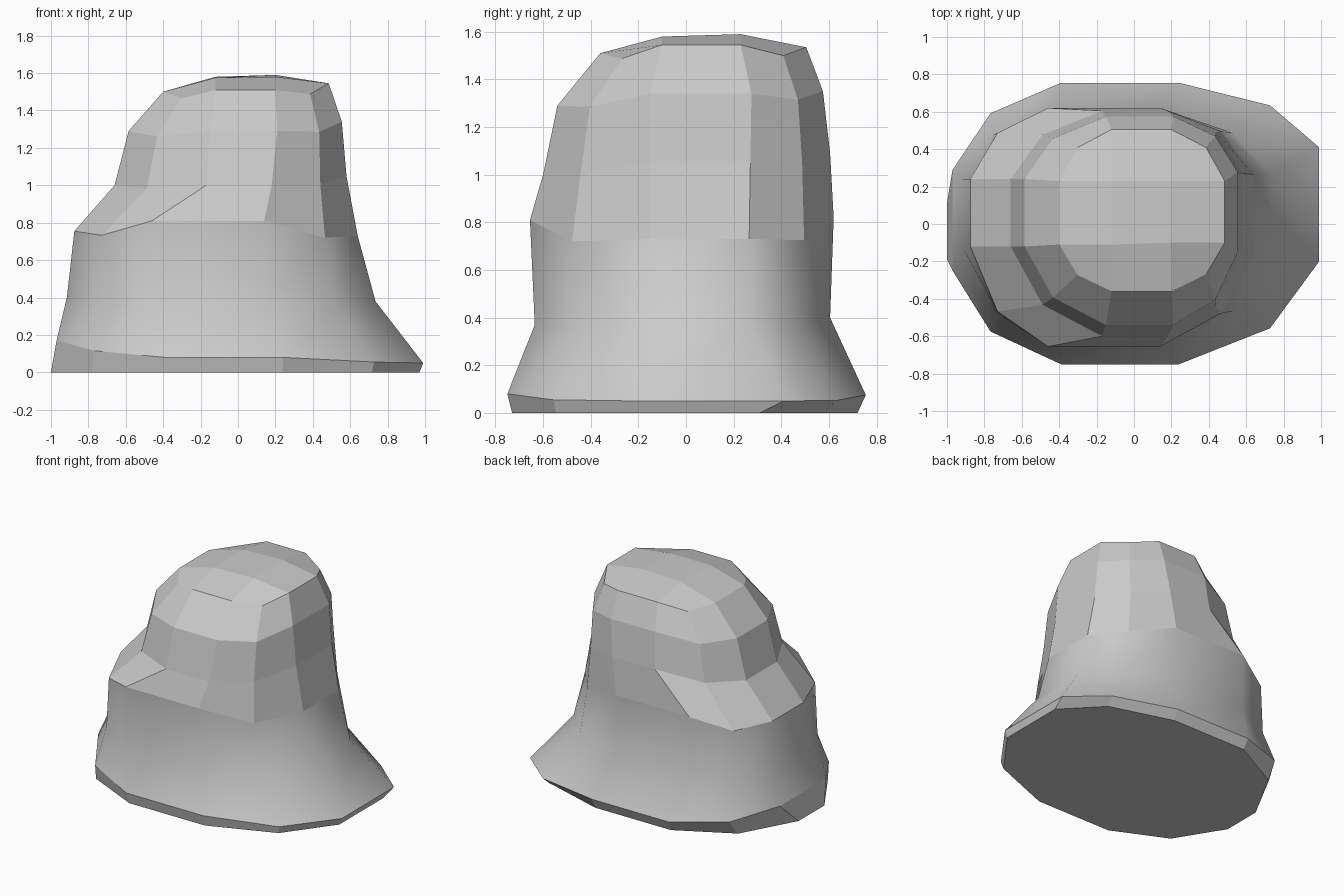
import bpy, bmesh

# Each ring of the boulder: four x grid lines, front/back y, left y pair, right y pair,
# heights (left, front, right, back), corner drop
rings = [
    ((-1.00, -0.38, 0.24, 0.97), (-0.73, 0.72), (-0.19, 0.11), (-0.20, 0.31), (0, 0, 0, 0), 0),
    ((-0.97, -0.39, 0.24, 0.99), (-0.75, 0.755), (-0.25, 0.29), (-0.20, 0.41), (0.17, 0.08, 0.05, 0.075), 0.01),
    ((-0.915, -0.46, 0.15, 0.735), (-0.635, 0.605), (-0.13, 0.24), (-0.15, 0.265), (0.40, 0.37, 0.38, 0.40), 0.02),
    ((-0.875, -0.46, 0.14, 0.64), (-0.655, 0.62), (-0.12, 0.24), (-0.15, 0.265), (0.755, 0.81, 0.73, 0.82), 0.05),
    ((-0.66, -0.17, 0.18, 0.58), (-0.60, 0.605), (-0.12, 0.24), (-0.15, 0.27), (1.00, 1.00, 1.05, 1.09), 0.02),
    ((-0.585, -0.15, 0.21, 0.555), (-0.54, 0.575), (-0.12, 0.24), (-0.15, 0.275), (1.29, 1.29, 1.34, 1.35), 0.03),
    ((-0.40, -0.12, 0.20, 0.485), (-0.36, 0.505), (-0.11, 0.23), (-0.10, 0.23), (1.50, 1.51, 1.545, 1.535), 0.04),
]


def ring_points(x, fb, yl, yr, z, drop):
    zl, zf, zr, zb = z
    k = 0.65

    def corner(xo, xi, yo, yi, za, zc):
        return (xi + (xo - xi) * k, yi + (yo - yi) * k, (za + zc) / 2 - drop)
    f, b = fb
    return [
        (x[3], yr[0], zr), (x[3], yr[1], zr), corner(x[3], x[2], b, yr[1], zr, zb),
        (x[2], b, zb), (x[1], b, zb), corner(x[0], x[1], b, yl[1], zl, zb),
        (x[0], yl[1], zl), (x[0], yl[0], zl), corner(x[0], x[1], f, yl[0], zl, zf),
        (x[1], f, zf), (x[2], f, zf), corner(x[3], x[2], f, yr[0], zr, zf),
    ]


bm = bmesh.new()
loops = [[bm.verts.new(p) for p in ring_points(*r)] for r in rings]

# Side walls; the flared lower part is smooth, the upper part faceted
for i, (lo, hi) in enumerate(zip(loops, loops[1:])):
    for k in range(12):
        n = (k + 1) % 12
        face = bm.faces.new((lo[k], lo[n], hi[n], hi[k]))
        face.smooth = i in (1, 2)

# Flat underside
bm.faces.new(loops[0][::-1])

# Crown: three by three grid inside the top ring
t = loops[-1]
a, b, c, d = [bm.verts.new(p) for p in
              ((-0.12, -0.11, 1.575), (0.20, -0.10, 1.58), (0.20, 0.23, 1.59), (-0.12, 0.23, 1.58))]
for quad in ((a, b, c, d),
             (t[9], t[10], b, a), (t[10], t[11], t[0], b), (b, t[0], t[1], c),
             (c, t[1], t[2], t[3]), (d, c, t[3], t[4]), (t[6], d, t[4], t[5]),
             (t[7], a, d, t[6]), (t[8], t[9], a, t[7])):
    bm.faces.new(quad)

bmesh.ops.recalc_face_normals(bm, faces=bm.faces)
mesh = bpy.data.meshes.new("boulder")
bm.to_mesh(mesh)
bm.free()
bpy.context.collection.objects.link(bpy.data.objects.new("boulder", mesh))
